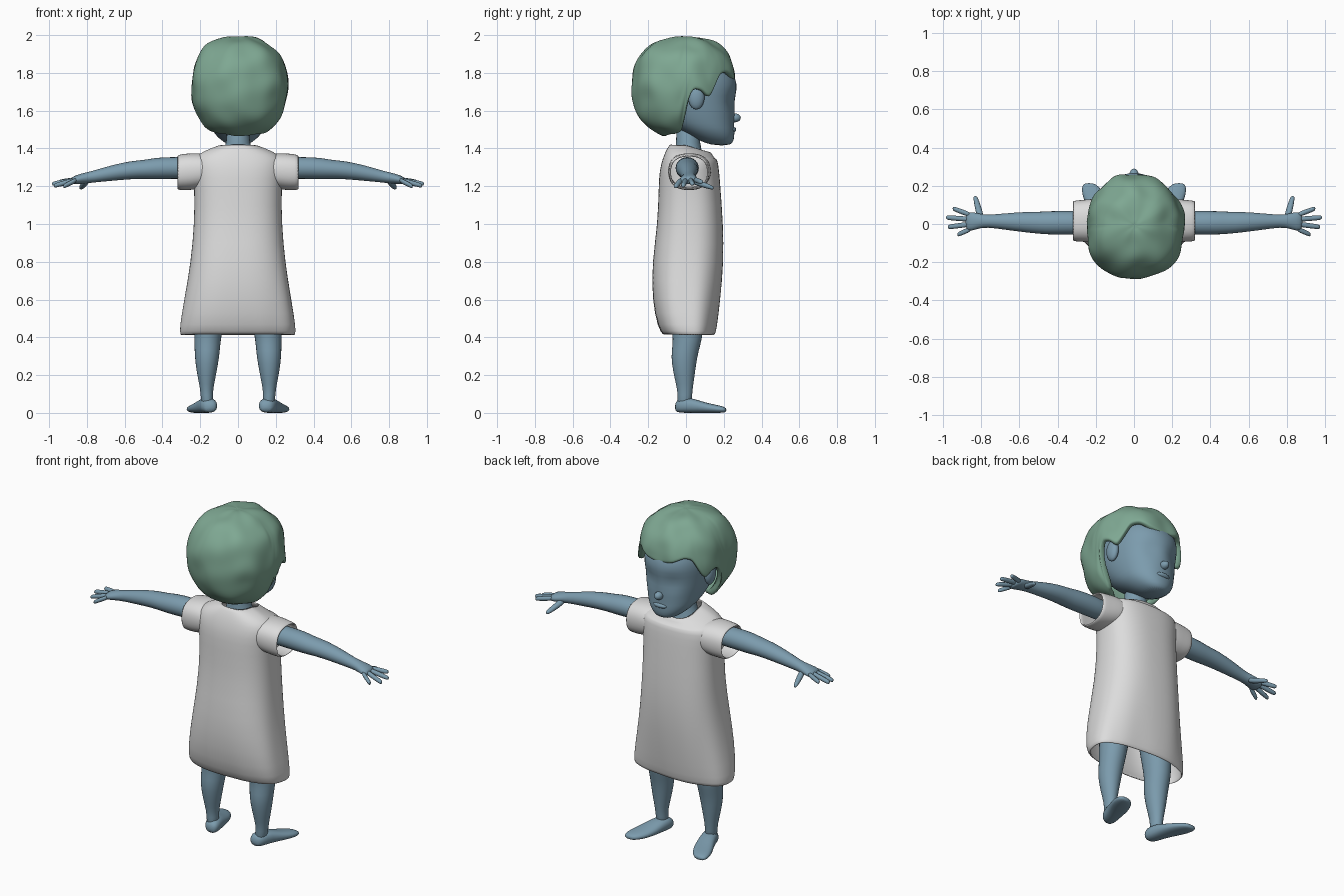
import bpy
import bmesh
import math
from mathutils import Vector, noise

default_cube = bpy.data.objects.get("Cube")
if default_cube:
    bpy.data.objects.remove(default_cube, do_unlink=True)


def make_material(name, red, green, blue):
    material = bpy.data.materials.new(name)
    material.use_nodes = True
    color = (red, green, blue, 1)
    material.diffuse_color = color
    shader = material.node_tree.nodes["Principled BSDF"]
    shader.inputs["Base Color"].default_value = color
    shader.inputs["Roughness"].default_value = 0.8
    return material


skin = make_material("blue skin", 0.20, 0.33, 0.42)
hair_green = make_material("green hair", 0.21, 0.39, 0.29)
cloth = make_material("pale cloth", 0.72, 0.72, 0.72)


def finish(name, bm, material, mirror=False, thickness=0, subdivisions=1):
    """Turn a bmesh into a smooth object with the usual modifiers."""
    bmesh.ops.recalc_face_normals(bm, faces=bm.faces)
    for face in bm.faces:
        face.smooth = True
    mesh = bpy.data.meshes.new(name)
    bm.to_mesh(mesh)
    bm.free()
    mesh.materials.append(material)
    obj = bpy.data.objects.new(name, mesh)
    bpy.context.collection.objects.link(obj)
    if thickness:
        solid = obj.modifiers.new("Thickness", 'SOLIDIFY')
        solid.thickness = thickness
        solid.offset = -1
    if mirror:
        obj.modifiers.new("Mirror", 'MIRROR')
    if subdivisions:
        smooth = obj.modifiers.new("Smooth", 'SUBSURF')
        smooth.levels = smooth.render_levels = subdivisions
    return obj


def loft(axis, rings, sides=12, power=2.0, caps=True):
    """Join rings (position, two centre values, two radii) along an axis."""
    bm = bmesh.new()
    across = [i for i in range(3) if i != axis]
    loops = []
    for position, c1, c2, r1, r2 in rings:
        loop = []
        for i in range(sides):
            angle = math.tau * i / sides
            point = Vector()
            point[axis] = position
            for k, center, radius, wave in ((across[0], c1, r1, math.cos(angle)),
                                            (across[1], c2, r2, math.sin(angle))):
                point[k] = center + radius * math.copysign(abs(wave) ** (2 / power), wave)
            loop.append(bm.verts.new(point))
        loops.append(loop)
    for low, high in zip(loops, loops[1:]):
        for i in range(sides):
            j = (i + 1) % sides
            bm.faces.new((low[i], low[j], high[j], high[i]))
    if caps:
        bm.faces.new(loops[0])
        bm.faces.new(loops[-1])
    return bm


def ellipsoid(name, center, size, material, mirror=False):
    bm = bmesh.new()
    bmesh.ops.create_uvsphere(bm, u_segments=16, v_segments=10, radius=1)
    for vert in bm.verts:
        vert.co = Vector(center) + vert.co * Vector(size)
    return finish(name, bm, material, mirror, subdivisions=0)


# Dress body: height, half width, back, front
dress_profile = [(0.41, 0.305, -0.12, 0.15), (0.45, 0.31, -0.15, 0.16),
                 (0.6, 0.285, -0.18, 0.18), (0.8, 0.25, -0.18, 0.2),
                 (1.0, 0.232, -0.15, 0.197), (1.2, 0.23, -0.145, 0.182),
                 (1.29, 0.245, -0.14, 0.175), (1.35, 0.24, -0.122, 0.165),
                 (1.385, 0.19, -0.108, 0.155), (1.425, 0.085, -0.085, 0.13)]
bm = loft(2, [(z, 0, (a + b) / 2, w, (b - a) / 2) for z, w, a, b in dress_profile],
          sides=40, power=2.5, caps=False)
for vert in bm.verts:
    # Hem folds fade out upward; the neckline dips at the face side
    fade = max(0, 1 - (vert.co.z - 0.41) / 0.45)
    fold = noise.noise(Vector((vert.co.x * 9, vert.co.y * 9, 2)))
    vert.co.xy *= 1 + 0.06 * fade * fold
    if vert.co.z > 1.37:
        vert.co.z -= 0.3 * max(0, vert.co.y)
finish("dress", bm, cloth, thickness=0.012)

# Short sleeves
sleeve = [(0.15, 0.02, 1.285, 0.115, 0.085), (0.22, 0.018, 1.28, 0.115, 0.098),
          (0.28, 0.016, 1.275, 0.11, 0.098), (0.322, 0.016, 1.273, 0.107, 0.094)]
finish("sleeve", loft(0, sleeve, sides=20, power=2.4, caps=False), cloth, True, 0.012)

# Arms
arm = [(0.15, 0.005, 1.295, 0.06, 0.06), (0.33, 0.007, 1.298, 0.065, 0.06),
       (0.44, 0.006, 1.294, 0.064, 0.06), (0.49, 0.006, 1.289, 0.06, 0.052),
       (0.57, 0.01, 1.286, 0.056, 0.05), (0.68, 0.013, 1.268, 0.044, 0.042),
       (0.77, 0.015, 1.25, 0.033, 0.032), (0.81, 0.016, 1.243, 0.04, 0.03),
       (0.85, 0.014, 1.236, 0.052, 0.026), (0.885, 0.012, 1.228, 0.05, 0.02)]
finish("arm", loft(0, arm), skin, True)

# Fingers: base y, then tip x, y, z
fingers = {"index": (0.045, 0.95, 0.082, 1.222), "middle": (0.024, 0.985, 0.034, 1.212),
           "ring": (0.0, 0.975, -0.016, 1.202), "little": (-0.024, 0.925, -0.056, 1.198)}
for label, (base_y, tip_x, tip_y, tip_z) in fingers.items():
    start, end = Vector((0.85, base_y, 1.236)), Vector((tip_x, tip_y, tip_z))
    rings = []
    for t, radius in ((0, 0.015), (0.5, 0.015), (0.92, 0.014), (1, 0.009)):
        spot = start.lerp(end, t)
        rings.append((spot.x, spot.y, spot.z, radius, radius))
    finish(label + "_finger", loft(0, rings, sides=8), skin, True)
thumb = [(0.02, 0.8, 1.235, 0.02, 0.02), (0.07, 0.812, 1.215, 0.02, 0.018),
         (0.13, 0.828, 1.195, 0.015, 0.014), (0.148, 0.832, 1.19, 0.009, 0.009)]
finish("thumb", loft(1, thumb, sides=8), skin, True)

# Legs and feet, toes turned outward
leg = [(0.02, 0.16, -0.01, 0.035, 0.04), (0.1, 0.166, -0.005, 0.032, 0.038),
       (0.15, 0.166, -0.007, 0.04, 0.047), (0.22, 0.166, -0.01, 0.055, 0.06),
       (0.3, 0.164, -0.01, 0.067, 0.072), (0.36, 0.162, 0.003, 0.07, 0.075),
       (0.42, 0.16, 0.01, 0.076, 0.083), (0.6, 0.14, 0.01, 0.09, 0.1),
       (0.8, 0.1, 0.01, 0.09, 0.1)]
finish("leg", loft(2, leg, sides=14), skin, True)
foot = [(-0.06, 0.148, 0.03, 0.025, 0.022), (-0.035, 0.152, 0.04, 0.048, 0.041),
        (0.03, 0.167, 0.04, 0.05, 0.041), (0.09, 0.188, 0.029, 0.06, 0.03),
        (0.15, 0.211, 0.022, 0.062, 0.023), (0.195, 0.228, 0.018, 0.047, 0.018),
        (0.215, 0.236, 0.015, 0.025, 0.01)]
finish("foot", loft(1, foot, sides=14, power=2.4), skin, True)

# Neck
neck = [(1.28, 0, 0.02, 0.13, 0.09), (1.37, 0, 0.015, 0.09, 0.08),
        (1.42, 0, 0.01, 0.062, 0.064), (1.55, 0, 0.01, 0.062, 0.065)]
finish("neck", loft(2, neck), skin)

# Head: height, half width, back, front
head_profile = [(1.415, 0.045, 0.14, 0.24), (1.445, 0.095, 0.06, 0.255),
                (1.49, 0.135, -0.02, 0.258), (1.53, 0.152, -0.09, 0.255),
                (1.59, 0.17, -0.15, 0.262), (1.65, 0.182, -0.19, 0.26),
                (1.71, 0.19, -0.21, 0.272), (1.77, 0.192, -0.21, 0.268),
                (1.85, 0.17, -0.19, 0.22), (1.92, 0.11, -0.13, 0.14)]
bm = loft(2, [(z, 0, (a + b) / 2, w, (b - a) / 2) for z, w, a, b in head_profile],
          sides=28, power=2.15)
for vert in bm.verts:
    # Shallow eye sockets below the brow
    if vert.co.y > 0.1:
        away = (abs(vert.co.x) - 0.075) ** 2 + (vert.co.z - 1.645) ** 2
        vert.co.y -= 0.022 * math.exp(-away / 0.0016)
finish("head", bm, skin)

# Small face features and ears
ellipsoid("nose", (0, 0.257, 1.562), (0.024, 0.033, 0.024), skin)
ellipsoid("lips", (0, 0.246, 1.5), (0.045, 0.02, 0.015), skin)
ellipsoid("ear", (0.2, 0.055, 1.67), (0.026, 0.043, 0.064), skin, True)

# Hairline: angle from the face round to the nape, reach down from the crown
hairline = [(0, 83), (20, 80), (35, 74), (45, 76), (54, 92), (61, 104), (68, 94),
            (80, 92), (88, 110), (95, 148), (120, 157), (180, 160)]


def reach(angle):
    for (a, low), (b, high) in zip(hairline, hairline[1:]):
        if angle <= b:
            return low + (high - low) * (angle - a) / (b - a)
    return hairline[-1][1]


# Hair: a lumpy cap lofted from the crown down to the hairline
columns, rows = 72, 22
radii = Vector((0.26, 0.278, 0.272))
hair_center = Vector((0.005, -0.008, 1.725))
bm = bmesh.new()
crown = bm.verts.new(hair_center + Vector((0, 0, radii.z - 0.008)))
grid = []
for i in range(columns):
    turn = 360 * i / columns
    around = math.radians(turn)
    limit = math.radians(reach(min(turn, 360 - turn)))
    column = []
    for j in range(1, rows + 1):
        down = limit * j / rows
        ray = Vector((math.sin(down) * math.sin(around),
                      math.sin(down) * math.cos(around), math.cos(down)))
        power = 2.3
        size = sum(abs(ray[k] / radii[k]) ** power for k in range(3)) ** (-1 / power)
        # Broad lumps plus swept locks that twist around the crown
        lump = noise.noise(ray * 2.6 + Vector((3, 1, 7)))
        lock = math.sin(7 * around + 3 * down) * math.sin(down)
        point = ray * size * (1 + 0.05 * lump + 0.014 * lock)
        point.x *= 1 - 0.1 * max(0, point.y) / radii.y
        column.append(bm.verts.new(hair_center + point))
    grid.append(column)
for i in range(columns):
    here, after = grid[i], grid[(i + 1) % columns]
    bm.faces.new((crown, here[0], after[0]))
    for j in range(rows - 1):
        bm.faces.new((here[j], here[j + 1], after[j + 1], after[j]))
finish("hair", bm, hair_green, thickness=0.035)
